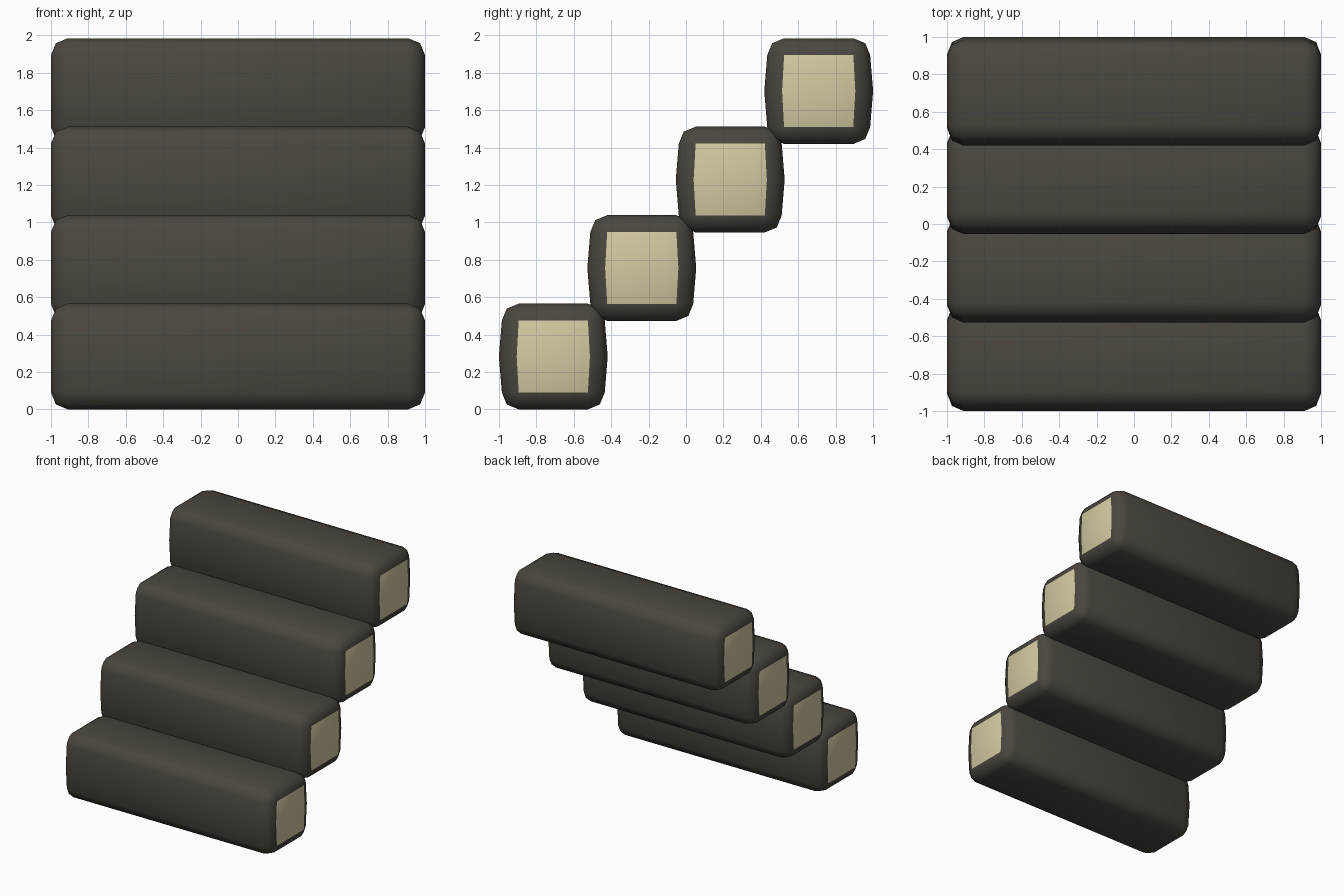
import bpy, bmesh
from mathutils import Matrix

if "Cube" in bpy.data.objects:
    bpy.data.objects.remove(bpy.data.objects["Cube"])


def material(name, colour):
    m = bpy.data.materials.new(name)
    m.diffuse_color = (*colour, 1)
    m.use_nodes = True
    m.node_tree.nodes["Principled BSDF"].inputs["Base Color"].default_value = m.diffuse_color
    return m


BARK = material("dark_bark", (0.070, 0.061, 0.049))
WOOD = material("cut_wood", (0.66, 0.585, 0.36))

HALF_Y, HALF_Z, BULGE, STEP = 0.275, 0.2825, 0.016, 0.473


def log_step(name, y, z):
    # rounded beam
    bm = bmesh.new()
    bmesh.ops.create_cube(bm, size=2, matrix=Matrix.Diagonal((1, HALF_Y, HALF_Z, 1)))
    bmesh.ops.bevel(bm, geom=bm.edges[:], offset=0.09, segments=2,
                    profile=0.5, affect='EDGES')
    # middle ring pushed out so the sides bulge
    bmesh.ops.bisect_plane(bm, geom=bm.verts[:] + bm.edges[:] + bm.faces[:],
                           plane_co=(0, 0, 0), plane_no=(0, 0, 1))
    for v in bm.verts:
        if abs(v.co.z) < 1e-4:
            v.co.y *= (HALF_Y + BULGE) / HALF_Y
    bm.normal_update()
    # pale sawn ends
    for f in bm.faces:
        f.smooth = True
        f.material_index = 1 if abs(f.normal.x) > 0.99 else 0
    me = bpy.data.meshes.new(name)
    bm.to_mesh(me)
    bm.free()
    me.materials.append(BARK)
    me.materials.append(WOOD)
    ob = bpy.data.objects.new(name, me)
    ob.location = (0, y, z)
    bpy.context.collection.objects.link(ob)


# four logs climbing towards the back
for i in range(4):
    log_step(f"log_step_{i + 1}", (i - 1.5) * STEP, HALF_Z + i * STEP)
